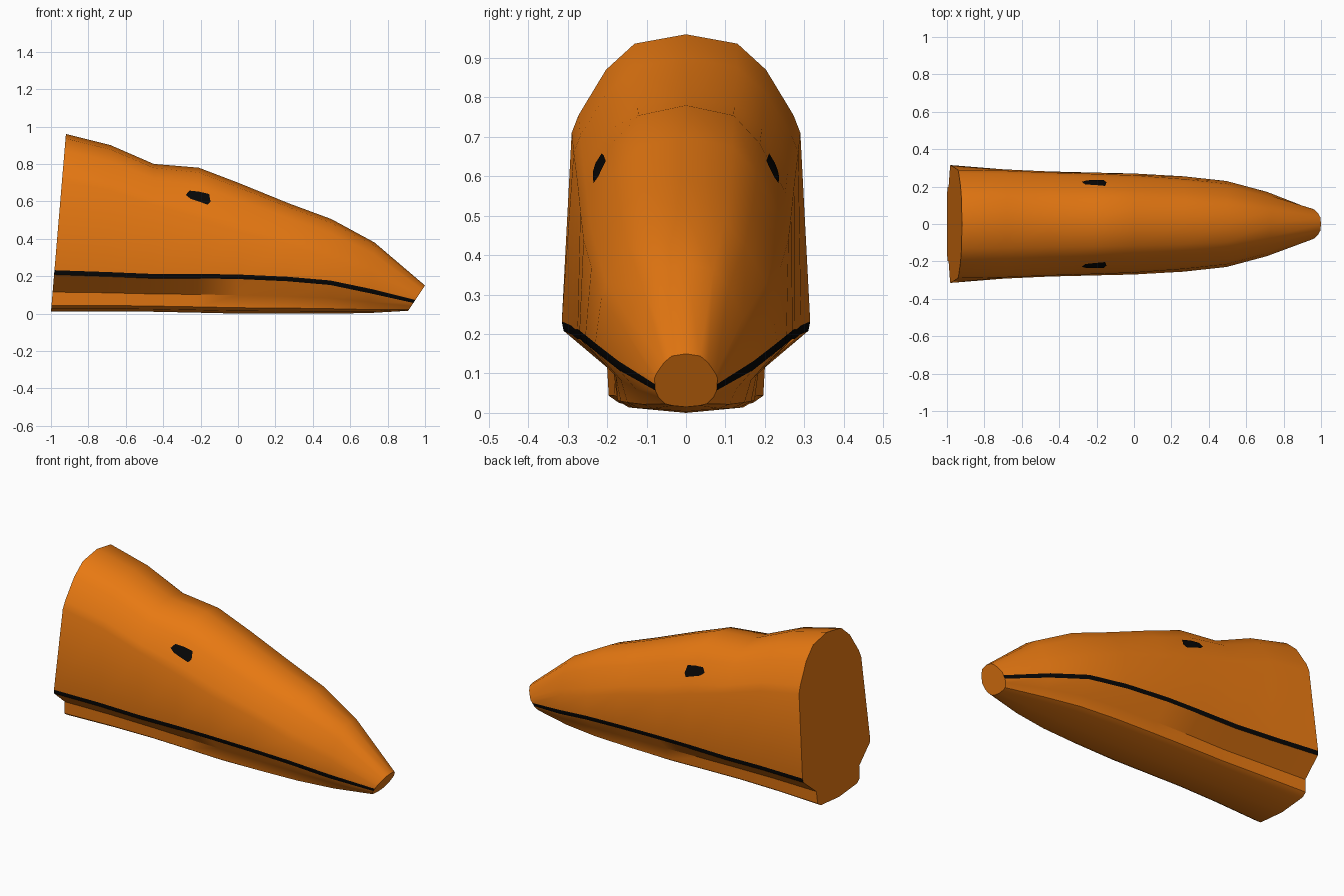
import bpy, bmesh, math
from mathutils import Vector
from mathutils.bvhtree import BVHTree

if "Cube" in bpy.data.objects:
    bpy.data.objects.remove(bpy.data.objects["Cube"])


def material(name, rgb):
    m = bpy.data.materials.new(name)
    m.diffuse_color = (*rgb, 1)
    m.use_nodes = True
    m.node_tree.nodes["Principled BSDF"].inputs["Base Color"].default_value = m.diffuse_color
    return m


orange = material("orange skin", (0.80, 0.19, 0.006))
black = material("black markings", (0.002, 0.002, 0.002))

# Sections from back to front:
# x top, x bottom, z top, z bottom, shoulder y, shoulder z, mouth y, mouth z, jaw y, jaw roundness
SECTIONS = [
    (-0.92, -1.00, 0.96, 0.010, 0.29, 0.71, 0.315, 0.220, 0.200, 0.98),
    (-0.68, -0.70, 0.90, 0.012, 0.285, 0.66, 0.292, 0.210, 0.187, 0.97),
    (-0.45, -0.46, 0.80, 0.010, 0.275, 0.58, 0.281, 0.200, 0.180, 0.96),
    (-0.21, -0.22, 0.78, 0.005, 0.268, 0.51, 0.275, 0.200, 0.183, 0.95),
    (0.00, 0.00, 0.70, 0.000, 0.260, 0.44, 0.270, 0.197, 0.183, 0.95),
    (0.27, 0.26, 0.59, 0.000, 0.240, 0.37, 0.255, 0.185, 0.178, 0.93),
    (0.50, 0.49, 0.505, 0.000, 0.215, 0.29, 0.230, 0.165, 0.165, 0.90),
    (0.73, 0.70, 0.38, 0.003, 0.155, 0.21, 0.172, 0.120, 0.128, 0.86),
    (1.00, 0.91, 0.15, 0.015, 0.080, 0.088, 0.079, 0.065, 0.070, 0.75),
]
CROWN = [(0.0, 1.0), (0.45, 0.905), (0.70, 0.64), (0.94, 0.18), (1.0, 0.0)]
STRIPE = 5  # index of the strip along the half section that is the mouth line


def half_section(zt, zb, s, zs, wm, zm, j, k):
    pts = [(s * a, zs + (zt - zs) * b) for a, b in CROWN]
    t = 0.012 if zm > 0.1 else 0.008
    pts += [(wm, zm + t), (wm * 0.985, zm - t)]
    d = zm - zb
    pts += [(j, zb + 0.5 * d), (k * j, zb + 0.16 * d),
            (k * k * 0.88 * j, zb + 0.07 * d), (0, zb)]
    return pts


# Head: loft mirrored sections and cap both ends
bm = bmesh.new()
rings = []
for xt, xb, zt, zb, *rest in SECTIONS:
    half = half_section(zt, zb, *rest)
    loop = half + [(-y, z) for y, z in half[-2:0:-1]]
    rings.append([bm.verts.new((xb + (xt - xb) * (z - zb) / (zt - zb), y, z))
                  for y, z in loop])
n = len(rings[0])
for a, b in zip(rings, rings[1:]):
    for i in range(n):
        f = bm.faces.new((a[i], a[(i + 1) % n], b[(i + 1) % n], b[i]))
        f.material_index = 1 if i in (STRIPE, n - 1 - STRIPE) else 0
bm.faces.new(rings[0])
bm.faces.new(rings[-1][::-1])
bmesh.ops.recalc_face_normals(bm, faces=bm.faces)
tree = BVHTree.FromBMesh(bm)


def finish(bm, name, mats):
    mesh = bpy.data.meshes.new(name)
    bm.to_mesh(mesh)
    bm.free()
    obj = bpy.data.objects.new(name, mesh)
    bpy.context.collection.objects.link(obj)
    for m in mats:
        mesh.materials.append(m)
    bpy.ops.object.select_all(action='DESELECT')
    obj.select_set(True)
    bpy.context.view_layer.objects.active = obj
    bpy.ops.object.shade_smooth_by_angle(angle=math.radians(35))
    return obj


finish(bm, "head", [orange, black])

# Eyes: thin plates draped over the sides of the head
EYE = [(-0.28, 0.632), (-0.26, 0.655), (-0.21, 0.65), (-0.155, 0.637),
       (-0.148, 0.597), (-0.163, 0.58), (-0.21, 0.597), (-0.255, 0.612)]
cx = sum(p[0] for p in EYE) / len(EYE)
cz = sum(p[1] for p in EYE) / len(EYE)


def drape(bm, x, z, side):
    hit, normal, _, _ = tree.ray_cast(Vector((x, side, z)), Vector((0, -side, 0)))
    return bm.verts.new(hit + normal * 0.005)


for side, label in ((-1, "right_eye"), (1, "left_eye")):
    bm = bmesh.new()
    centre = drape(bm, cx, cz, side)
    inner = None
    for r in (0.33, 0.67, 1.0):
        ring = [drape(bm, cx + (x - cx) * r, cz + (z - cz) * r, side) for x, z in EYE]
        for i in range(len(ring)):
            k = (i + 1) % len(ring)
            if inner:
                bm.faces.new((inner[i], ring[i], ring[k], inner[k]))
            else:
                bm.faces.new((centre, ring[i], ring[k]))
        inner = ring
    bm.normal_update()
    if sum(f.normal.y for f in bm.faces) * side < 0:
        bmesh.ops.reverse_faces(bm, faces=bm.faces)
    finish(bm, label, [black])
